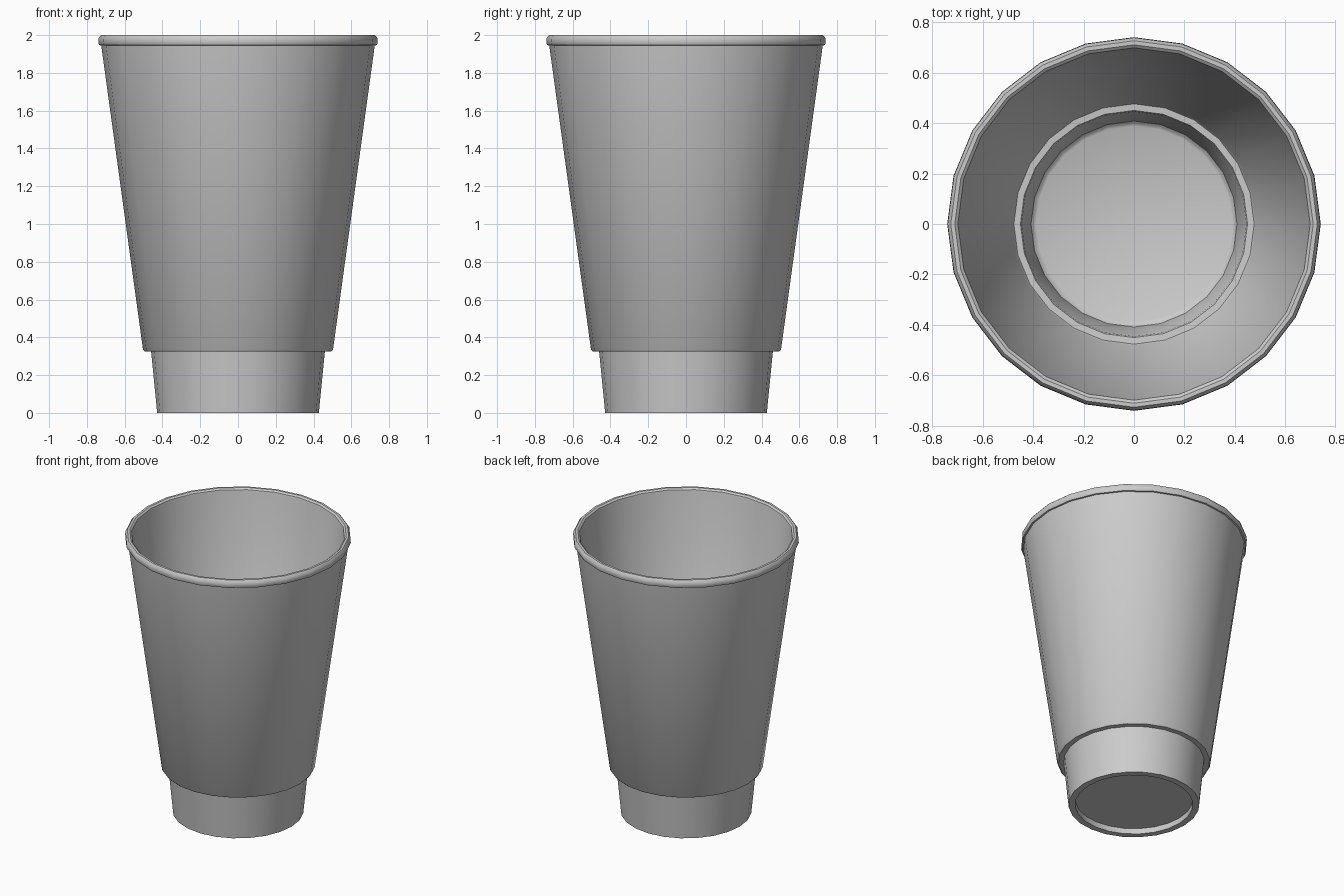
import bpy
import bmesh
import math

SIDES = 24

cube = bpy.data.objects.get("Cube")
if cube:
    bpy.data.objects.remove(cube, do_unlink=True)

grey = bpy.data.materials.new("plain grey")
colour = (0.6, 0.6, 0.6, 1)
grey.use_nodes = True
grey.diffuse_color = colour
grey.node_tree.nodes["Principled BSDF"].inputs["Base Color"].default_value = colour


def lathe(name, profile):
    """Spin a (radius, height) profile around z; radius 0 closes the ends."""
    bm = bmesh.new()
    verts = [bm.verts.new((r, 0, z)) for r, z in profile]
    edges = [bm.edges.new(pair) for pair in zip(verts, verts[1:])]
    bmesh.ops.spin(bm, geom=verts + edges, cent=(0, 0, 0), axis=(0, 0, 1),
                   angle=math.tau, steps=SIDES, use_duplicate=False)
    bmesh.ops.remove_doubles(bm, verts=bm.verts, dist=0.0005)
    bmesh.ops.recalc_face_normals(bm, faces=bm.faces)
    mesh = bpy.data.meshes.new(name)
    bm.to_mesh(mesh)
    bm.free()
    mesh.materials.append(grey)
    obj = bpy.data.objects.new(name, mesh)
    bpy.context.collection.objects.link(obj)
    bpy.ops.object.select_all(action="DESELECT")
    obj.select_set(True)
    bpy.context.view_layer.objects.active = obj
    bpy.ops.object.shade_smooth_by_angle(angle=math.radians(35))
    return obj


# Recessed underside and foot ring
underside = [(0, 0.04), (0.385, 0.04), (0.385, 0), (0.428, 0)]
# Narrow base, stepped shoulder and tapered wall
outside = [(0.46, 0.325), (0.495, 0.325), (0.503, 0.335), (0.724, 1.945)]
# Rolled lip
lip = [(0.734, 1.947), (0.74, 1.96), (0.738, 1.985), (0.726, 2),
       (0.71, 2), (0.698, 1.99), (0.695, 1.975)]
# Inner wall, ledge and floor
inside = [(0.482, 0.36), (0.476, 0.352), (0.45, 0.35), (0.445, 0.34),
          (0.408, 0.075), (0.398, 0.065), (0.388, 0.06), (0, 0.06)]

lathe("cup", underside + outside + lip + inside)
